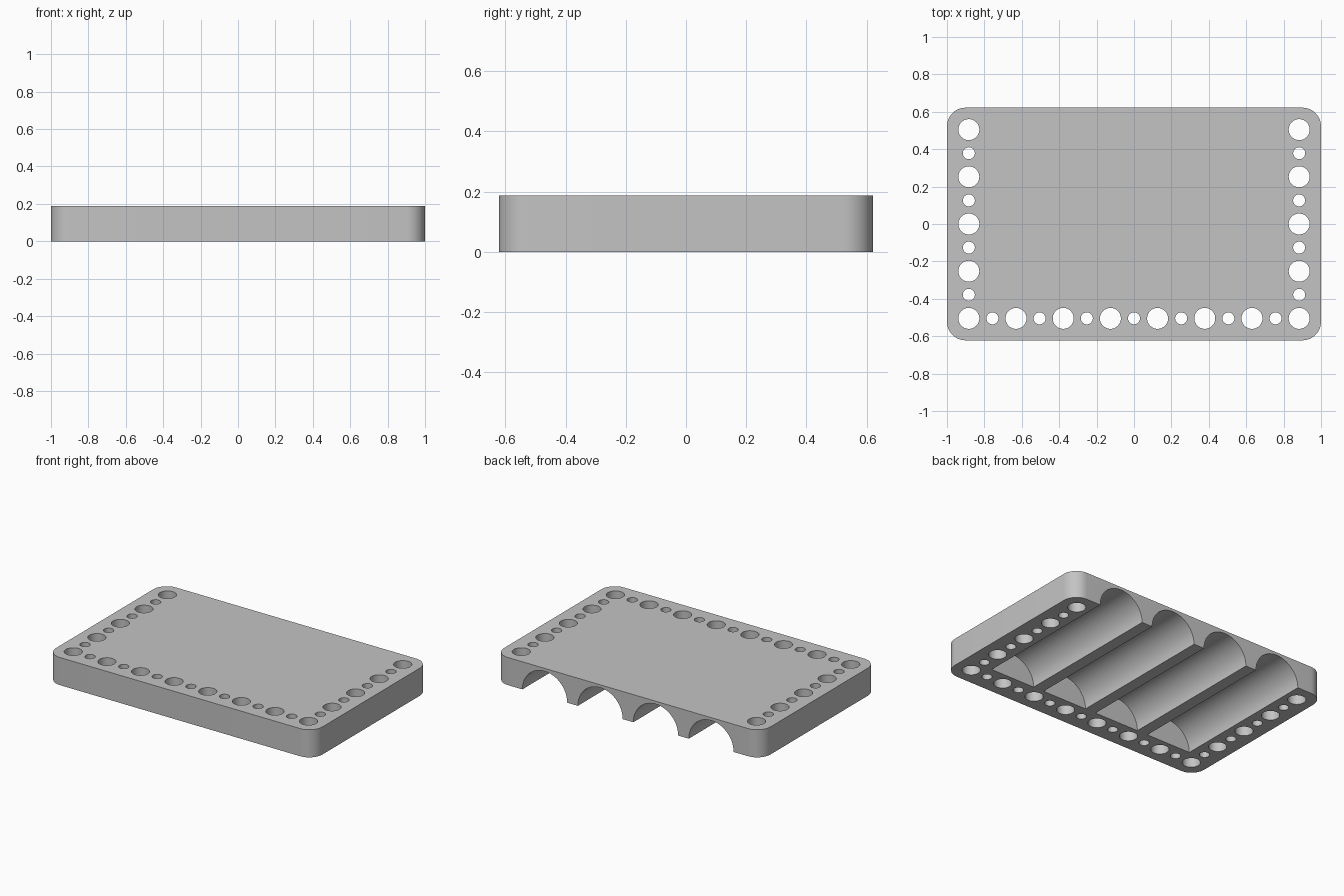
import bpy, bmesh, math
from mathutils import Matrix, Vector

cube = bpy.data.objects.get("Cube")
if cube:
    bpy.data.objects.remove(cube, do_unlink=True)

HALF_X, HALF_Y, HEIGHT, CORNER = 1.0, 0.622, 0.1875, 0.1
PITCH = 0.2523
BIG, SMALL = 0.056, 0.032
GROOVE_R, GROOVE_PITCH, GROOVE_FRONT = 0.168, 0.4165, -0.416

grey = bpy.data.materials.new("grey plastic")
grey.use_nodes = True
colour = (0.55, 0.55, 0.55, 1)
grey.diffuse_color = colour
grey.node_tree.nodes["Principled BSDF"].inputs["Base Color"].default_value = colour


def make_object(name, bm):
    bmesh.ops.recalc_face_normals(bm, faces=bm.faces)
    mesh = bpy.data.meshes.new(name)
    bm.to_mesh(mesh)
    bm.free()
    mesh.materials.append(grey)
    obj = bpy.data.objects.new(name, mesh)
    bpy.context.collection.objects.link(obj)
    return obj


def add_cylinder(bm, centre, radius, length, sides, turn=Matrix()):
    bmesh.ops.create_cone(bm, cap_ends=True, segments=sides, radius1=radius,
                          radius2=radius, depth=length,
                          matrix=Matrix.Translation(centre) @ turn)


# Rounded rectangular plate
bm = bmesh.new()
outline = []
for quarter, (sx, sy) in enumerate([(1, 1), (-1, 1), (-1, -1), (1, -1)]):
    for i in range(13):
        a = (quarter + i / 12) * math.pi / 2
        outline.append(bm.verts.new((sx * (HALF_X - CORNER) + CORNER * math.cos(a),
                                     sy * (HALF_Y - CORNER) + CORNER * math.sin(a), 0)))
base = bm.faces.new(outline)
walls = bmesh.ops.extrude_face_region(bm, geom=[base], use_keep_orig=True)
top = [g for g in walls["geom"] if isinstance(g, bmesh.types.BMVert)]
bmesh.ops.translate(bm, verts=top, vec=(0, 0, HEIGHT))
plate = make_object("holder_plate", bm)

# Alternating large and small holes along the front and both sides
bm = bmesh.new()
side_x, row_y = 3.5 * PITCH, -2 * PITCH
spots = [(-side_x + i * PITCH / 2, row_y, i) for i in range(15)]
spots += [(s * side_x, row_y + i * PITCH / 2, i) for s in (-1, 1) for i in range(1, 9)]
for x, y, i in spots:
    add_cylinder(bm, Vector((x, y, HEIGHT / 2)), SMALL if i % 2 else BIG, 0.5, 48)
hole_cutter = make_object("hole_cutter", bm)

# Half-round grooves underneath, open at the back
bm = bmesh.new()
length = 1.2
for i in range(4):
    centre = Vector(((i - 1.5) * GROOVE_PITCH, GROOVE_FRONT + length / 2, 0))
    add_cylinder(bm, centre, GROOVE_R, length, 96, Matrix.Rotation(math.pi / 2, 4, 'X'))
groove_cutter = make_object("groove_cutter", bm)

# Cut the plate, then discard the cutters
bpy.ops.object.select_all(action='DESELECT')
plate.select_set(True)
bpy.context.view_layer.objects.active = plate
for cutter in (hole_cutter, groove_cutter):
    cutter.hide_render = True
    cut = plate.modifiers.new(cutter.name, 'BOOLEAN')
    cut.operation, cut.solver, cut.object = 'DIFFERENCE', 'EXACT', cutter
    bpy.ops.object.modifier_apply(modifier=cut.name)
    bpy.data.objects.remove(cutter, do_unlink=True)

bpy.ops.object.shade_smooth_by_angle(angle=math.radians(30))
